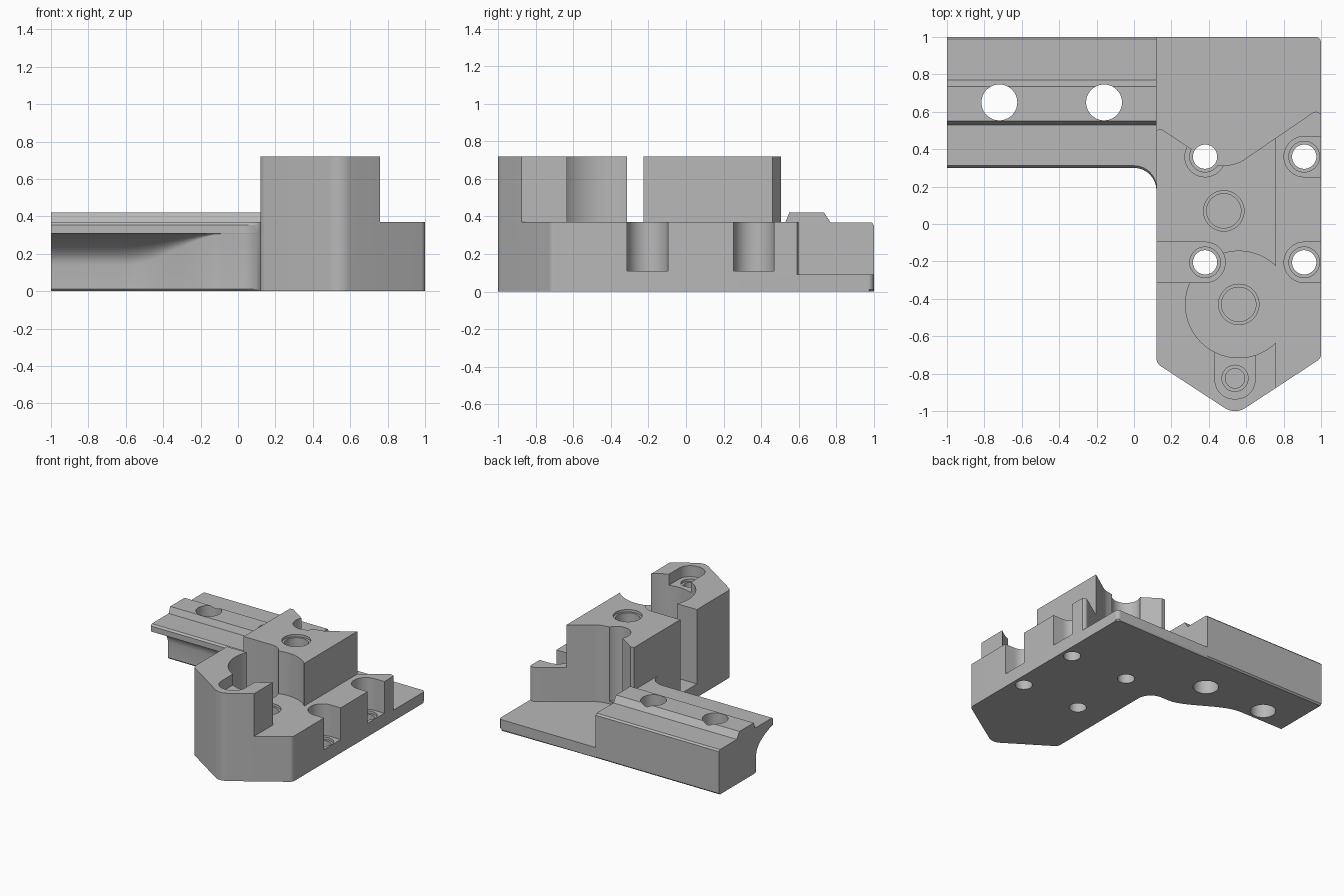
import bpy, bmesh, math
from mathutils import Vector

cube = bpy.data.objects.get("Cube")
if cube:
    bpy.data.objects.remove(cube, do_unlink=True)

grey = bpy.data.materials.new("plain grey")
grey.use_nodes = True
grey.diffuse_color = (0.48, 0.48, 0.48, 1)
grey.node_tree.nodes["Principled BSDF"].inputs["Base Color"].default_value = grey.diffuse_color


def make_object(name, bm):
    bmesh.ops.recalc_face_normals(bm, faces=bm.faces)
    mesh = bpy.data.meshes.new(name)
    bm.to_mesh(mesh)
    bm.free()
    mesh.materials.append(grey)
    obj = bpy.data.objects.new(name, mesh)
    bpy.context.collection.objects.link(obj)
    return obj


def rounded(corners, steps=8):
    """Outline from (x, y, radius) corners, each replaced by an arc."""
    out, n = [], len(corners)
    for i, (x, y, r) in enumerate(corners):
        p = Vector((x, y))
        if r == 0:
            out.append(p)
            continue
        a = (Vector(corners[i - 1][:2]) - p).normalized()
        b = (Vector(corners[(i + 1) % n][:2]) - p).normalized()
        half = a.angle(b) / 2
        centre = p + (a + b).normalized() * (r / math.sin(half))
        u = p + a * (r / math.tan(half)) - centre
        v = p + b * (r / math.tan(half)) - centre
        out += [centre + u.lerp(v, k / steps).normalized() * r for k in range(steps + 1)]
    return out


def circle(x, y, r, n=48):
    return [Vector((x + r * math.cos(math.tau * k / n), y + r * math.sin(math.tau * k / n)))
            for k in range(n)]


def box(x0, y0, x1, y1):
    return [Vector(p) for p in ((x0, y0), (x1, y0), (x1, y1), (x0, y1))]


def prism(outline, z0, z1):
    bm = bmesh.new()
    low = [bm.verts.new((p.x, p.y, z0)) for p in outline]
    high = [bm.verts.new((p.x, p.y, z1)) for p in outline]
    bm.faces.new(low)
    bm.faces.new(high)
    for i in range(len(low)):
        bm.faces.new((low[i - 1], low[i], high[i], high[i - 1]))
    return bm


def cut(target, outline, z0, z1=1.0):
    cutter = make_object("cutter", prism(outline, z0, z1))
    cutter.hide_render = True
    mod = target.modifiers.new("cut", "BOOLEAN")
    mod.operation, mod.solver, mod.object = "DIFFERENCE", "EXACT", cutter
    bpy.context.view_layer.objects.active = target
    bpy.ops.object.modifier_apply(modifier=mod.name)
    bpy.data.objects.remove(cutter, do_unlink=True)


def stepped_hole(target, x, y, r, rim, top, floor):
    cut(target, circle(x, y, rim), top - 0.02)
    cut(target, circle(x, y, r), floor)


# Pointed body, full height before cutting
bm = prism(rounded([(0.12, 1, 0), (0.12, -0.745, 0.05), (0.54, -1.02, 0.1),
                    (1, -0.718, 0.04), (1, 1, 0.03)]), 0, 0.72)
bm.verts.ensure_lookup_table()
rim = [e for e in bm.edges if all(v.co.z < 0.001 for v in e.verts)
       and not all(v.co.x < 0.125 for v in e.verts)]
bmesh.ops.bevel(bm, geom=rim, offset=0.012, segments=1, affect="EDGES")
body = make_object("stepped_body", bm)

# V-shaped clearing down to the base plate, side ledge, and round recess
cut(body, rounded([(0.05, 0.5, 0), (0.15, 0.505, 0), (0.45, 0.305, 0.12), (0.56, 0.325, 0.15),
                   (0.97, 0.605, 0.03), (1.1, 0.54, 0), (1.1, 1.1, 0), (0.05, 1.1, 0)]), 0.09)
cut(body, box(0.76, -1.2, 1.2, 1.2), 0.37)
cut(body, circle(0.56, -0.43, 0.285, 96), 0.37)

# Screw pockets, some open to a side, with stepped through holes
for x, y, side in ((0.38, -0.205, -0.1), (0.38, 0.36, None), (0.91, -0.205, 1.2), (0.91, 0.36, 1.2)):
    cut(body, circle(x, y, 0.108), 0.11)
    if side is not None:
        cut(body, box(min(x, side), y - 0.108, max(x, side), y + 0.108), 0.11)
    stepped_hole(body, x, y, 0.065, 0.082, 0.11, -0.1)

# Blind sockets and the small slot at the tip
stepped_hole(body, 0.48, 0.07, 0.092, 0.108, 0.72, 0.4)
stepped_hole(body, 0.56, -0.43, 0.092, 0.108, 0.37, 0.12)
cut(body, rounded([(0.433, -0.6, 0), (0.433, -0.935, 0.1), (0.647, -0.935, 0.1), (0.647, -0.6, 0)]), 0.63)
stepped_hole(body, 0.54, -0.825, 0.052, 0.07, 0.63, 0.45)


# Side arm: rail profile lofted along x with a fading undercut
def arm_section(x):
    s = min(max((-0.05 - x) / 0.55, 0), 1)
    t = max(s * s * (3 - 2 * s), 0.02)
    front = 0.3 if x <= 0 else 0.18 + math.sqrt(max(0.0144 - x * x, 0))
    depth, low = 0.22 * t, 0.31 - 0.17 * t
    pts = [(0.988, 0), (1, 0.012), (1, 0.355), (0.988, 0.368), (0.77, 0.368), (0.735, 0.42),
           (0.55, 0.42), (0.53, 0.37), (front + 0.012, 0.37), (front, 0.355)]
    for k in range(8, -1, -1):
        a = math.radians(60) * k / 8
        pts.append((front + depth * (2 * math.cos(a) - 1),
                    low + (0.31 - low) * math.sin(a) / math.sin(math.radians(60))))
    return pts + [(front + depth, 0.012), (front + depth + 0.012, 0)]


stations = [-1] + [-0.62 + 0.6 * k / 20 for k in range(21)]
stations += [0.12 * math.sin(math.pi / 2 * k / 8) for k in range(9)]
bm = bmesh.new()
rings = [[bm.verts.new((x, y, z)) for y, z in arm_section(x)] for x in stations]
for a, b in zip(rings, rings[1:]):
    for i in range(len(a)):
        bm.faces.new((a[i - 1], a[i], b[i], b[i - 1]))
bm.faces.new(rings[0])
bm.faces.new(rings[-1])
arm = make_object("rail_arm", bm)
for x in (-0.72, -0.16):
    cut(arm, circle(x, 0.65, 0.096), -0.1)

# Smooth curved walls, keep edges sharp
for obj in (body, arm):
    bpy.ops.object.select_all(action="DESELECT")
    obj.select_set(True)
    bpy.context.view_layer.objects.active = obj
    bpy.ops.object.shade_smooth_by_angle(angle=math.radians(25))
